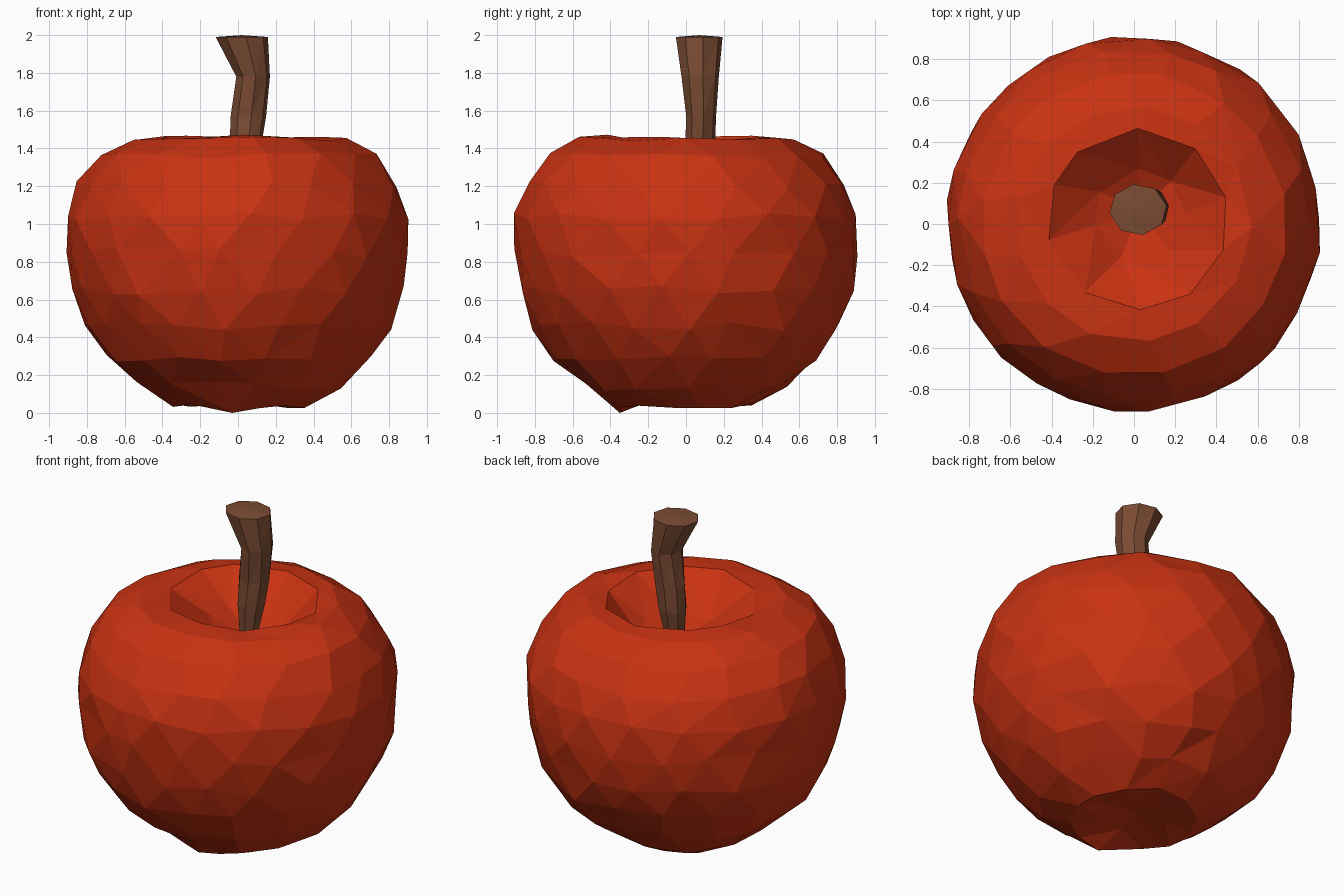
import bpy, bmesh, math, random
from mathutils import Vector

random.seed(11)
TAU = math.tau
cube = bpy.data.objects.get("Cube")
if cube:
    bpy.data.objects.remove(cube)


def material(name, rgb):
    mat = bpy.data.materials.new(name)
    mat.use_nodes = True
    mat.diffuse_color = (*rgb, 1)
    bsdf = mat.node_tree.nodes["Principled BSDF"]
    bsdf.inputs["Base Color"].default_value = (*rgb, 1)
    bsdf.inputs["Roughness"].default_value = 0.8
    return mat


def finish(bm, name, mat):
    bmesh.ops.recalc_face_normals(bm, faces=bm.faces)
    mesh = bpy.data.meshes.new(name)
    bm.to_mesh(mesh)
    bm.free()
    mesh.materials.append(mat)
    obj = bpy.data.objects.new(name, mesh)
    bpy.context.collection.objects.link(obj)
    return obj


def ring(bm, center, rx, ry, n, turn=0.0, jitter=0.0):
    """Closed loop of (angle, vertex) pairs with hand-cut irregularity."""
    loop = []
    for i in range(n):
        a = TAU * (i + turn + random.uniform(-8, 8) * jitter) / n
        k = 1 + random.uniform(-1, 1) * jitter * 0.5
        dz = random.uniform(-1, 1) * jitter
        co = Vector(center) + Vector((rx * k * math.cos(a), ry * k * math.sin(a), dz))
        loop.append((a, bm.verts.new(co)))
    return loop


def stitch(bm, low, high):
    """Triangle strip between two loops that may differ in count."""
    i = j = 0
    n, m = len(low), len(high)

    def angle(loop, k):
        return loop[k % len(loop)][0] + TAU * (k // len(loop))

    while i < n or j < m:
        a, b = low[i % n][1], high[j % m][1]
        if j == m or (i < n and angle(low, i + 1) < angle(high, j + 1)):
            i += 1
            bm.faces.new((a, low[i % n][1], b))
        else:
            j += 1
            bm.faces.new((a, high[j % m][1], b))


def fan(bm, loop, tip):
    v = bm.verts.new(tip)
    for k in range(len(loop)):
        bm.faces.new((loop[k][1], loop[(k + 1) % len(loop)][1], v))


red = material("apple red", (0.58, 0.032, 0.006))
brown = material("stem brown", (0.20, 0.072, 0.033))

# Fruit: irregular rings from the underside, over the shoulder, into the hollow
# (radius, height, sides, jitter, x shift, y shift)
rings = [
    (0.18, 0.06, 7, 0.01, 0, 0), (0.36, 0.04, 12, 0.015, 0, 0),
    (0.54, 0.14, 14, 0.025, 0, 0), (0.70, 0.29, 17, 0.025, 0, 0),
    (0.81, 0.46, 19, 0.025, 0, 0), (0.88, 0.65, 19, 0.025, 0, 0),
    (0.905, 0.85, 19, 0.025, 0, 0), (0.905, 1.04, 19, 0.02, 0, 0),
    (0.85, 1.21, 18, 0.025, 0, 0), (0.74, 1.36, 16, 0.02, 0, 0),
    (0.57, 1.45, 13, 0.012, 0, 0), (0.44, 1.455, 10, 0.02, 0.02, 0.02),
    (0.22, 1.28, 7, 0.03, 0.03, 0.05),
]
bm = bmesh.new()
loops = [ring(bm, (x, y, z), r, r, n, 0.5 * (k % 2), j)
         for k, (r, z, n, j, x, y) in enumerate(rings)]
for low, high in zip(loops, loops[1:]):
    stitch(bm, low, high)
fan(bm, loops[0], (0, 0, 0.08))
fan(bm, loops[-1], (0.03, 0.07, 1.2))
# Small low corner on the underside that the fruit rests on
foot = min((v for _, v in loops[1]), key=lambda v: v.co.y)
foot.co = (-0.03, -0.35, 0.0)
finish(bm, "apple_body", red)

# Stem: bent octagonal loft, flared at the top
sections = [
    (0.03, 0.06, 1.20, 0.05, 0.05), (0.04, 0.075, 1.42, 0.085, 0.08),
    (0.055, 0.08, 1.57, 0.095, 0.08), (0.08, 0.075, 1.78, 0.09, 0.10),
    (0.02, 0.07, 1.99, 0.14, 0.125),
]
bm = bmesh.new()
loops = [ring(bm, (x, y, z), rx, ry, 8, 0.2) for x, y, z, rx, ry in sections]
for low, high in zip(loops, loops[1:]):
    stitch(bm, low, high)
fan(bm, loops[0], (0.03, 0.06, 1.17))
fan(bm, loops[-1], (0.02, 0.07, 2.0))
finish(bm, "stem", brown)
